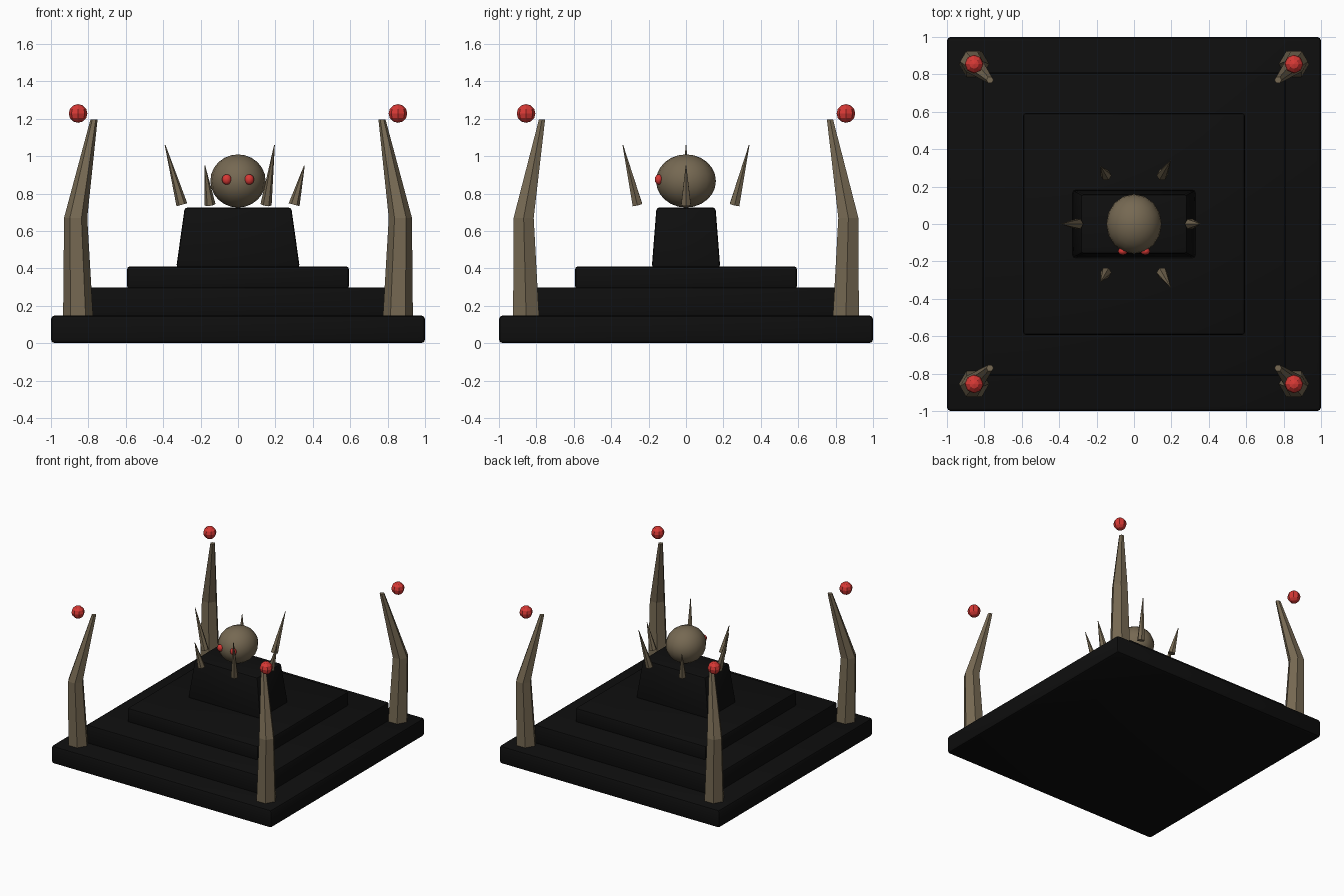
import bpy, bmesh, math
from mathutils import Vector, Matrix

cube = bpy.data.objects.get("Cube")
if cube:
    bpy.data.objects.remove(cube, do_unlink=True)


def material(name, rgb):
    m = bpy.data.materials.new(name)
    m.use_nodes = True
    m.diffuse_color = (*rgb, 1)
    bsdf = next(n for n in m.node_tree.nodes if n.type == 'BSDF_PRINCIPLED')
    bsdf.inputs["Base Color"].default_value = (*rgb, 1)
    return m


STONE = material("black stone", (0.0045, 0.0045, 0.0045))
BONE = material("old bone", (0.18, 0.14, 0.085))
RED = material("glowing red", (0.68, 0.04, 0.035))


def finish(name, bm, mat, smooth=None):
    bmesh.ops.recalc_face_normals(bm, faces=bm.faces)
    mesh = bpy.data.meshes.new(name)
    bm.to_mesh(mesh)
    bm.free()
    mesh.materials.append(mat)
    ob = bpy.data.objects.new(name, mesh)
    bpy.context.collection.objects.link(ob)
    if smooth is not None:
        bpy.ops.object.select_all(action='DESELECT')
        ob.select_set(True)
        bpy.context.view_layer.objects.active = ob
        bpy.ops.object.shade_smooth_by_angle(angle=math.radians(smooth))
    return ob


def block(name, bottom, top, z0, z1, bevel):
    """Slab or tapered block; bottom and top are half sizes in x and y."""
    bm = bmesh.new()
    bmesh.ops.create_cube(bm, size=2)
    for v in bm.verts:
        hx, hy = top if v.co.z > 0 else bottom
        v.co = (v.co.x * hx, v.co.y * hy, z1 if v.co.z > 0 else z0)
    bmesh.ops.bevel(bm, geom=list(bm.edges), offset=bevel, segments=2,
                    profile=0.5, affect='EDGES')
    return finish(name, bm, STONE, 35)


def ball(name, centre, radii, mat, segments, rings, smooth=None):
    bm = bmesh.new()
    bmesh.ops.create_uvsphere(bm, u_segments=segments, v_segments=rings, radius=1)
    bmesh.ops.transform(bm, verts=bm.verts,
                        matrix=Matrix.Translation(centre) @ Matrix.Diagonal((*radii, 1)))
    return finish(name, bm, mat, smooth)


def horn(name, sx, sy):
    """Six-sided horn lofted through three rings, leaning inward at the top."""
    bm = bmesh.new()
    loops = []
    for c, r, z in ((0.855, 0.08, 0.145), (0.868, 0.062, 0.67), (0.77, 0.019, 1.195)):
        loops.append([bm.verts.new((sx * c + r * math.cos(i * math.pi / 3),
                                    sy * c + r * math.sin(i * math.pi / 3), z))
                      for i in range(6)])
    for a, b in zip(loops, loops[1:]):
        for i in range(6):
            j = (i + 1) % 6
            bm.faces.new((a[i], a[j], b[j], b[i]))
    bm.faces.new(loops[0])
    bm.faces.new(loops[-1])
    return finish(name, bm, BONE)


def spike(name, base, tip):
    bm = bmesh.new()
    axis = tip - base
    bmesh.ops.create_cone(bm, cap_ends=True, segments=6, radius1=0.03,
                          radius2=0.002, depth=axis.length)
    turn = axis.to_track_quat('Z', 'Y').to_matrix().to_4x4()
    bmesh.ops.transform(bm, verts=bm.verts,
                        matrix=Matrix.Translation((base + tip) / 2) @ turn)
    return finish(name, bm, BONE)


# Stepped platform and altar
block("base_step", (1, 1), (1, 1), 0, 0.148, 0.02)
block("middle_step", (0.81, 0.81), (0.81, 0.81), 0.14, 0.298, 0.015)
block("upper_step", (0.593, 0.593), (0.593, 0.593), 0.29, 0.41, 0.015)
block("altar", (0.33, 0.183), (0.285, 0.158), 0.405, 0.725, 0.015)

# Skull with eyes
ball("skull", (0, 0, 0.867), (0.148, 0.16, 0.142), BONE, 16, 12, 60)
for side, sx in (("left", 1), ("right", -1)):
    ball(side + "_eye", (sx * 0.06, -0.146, 0.875), (0.026, 0.021, 0.028), RED, 8, 6, 60)

# Corner horns with floating orbs
for depth, sy in (("front", -1), ("back", 1)):
    for side, sx in (("left", 1), ("right", -1)):
        horn(f"{depth}_{side}_horn", sx, sy)
        ball(f"{depth}_{side}_orb", (sx * 0.855, sy * 0.855, 1.228), (0.05,) * 3, RED, 8, 6)

# Ring of spikes, alternating short and tall
for i in range(6):
    a = i * math.pi / 3
    out = Vector((math.cos(a), math.sin(a), 0))
    reach, height = (0.39, 1.06) if i % 2 else (0.355, 0.95)
    spike(f"spike_{i + 1}", out * 0.3 + Vector((0, 0, 0.74)),
          out * reach + Vector((0, 0, height)))
